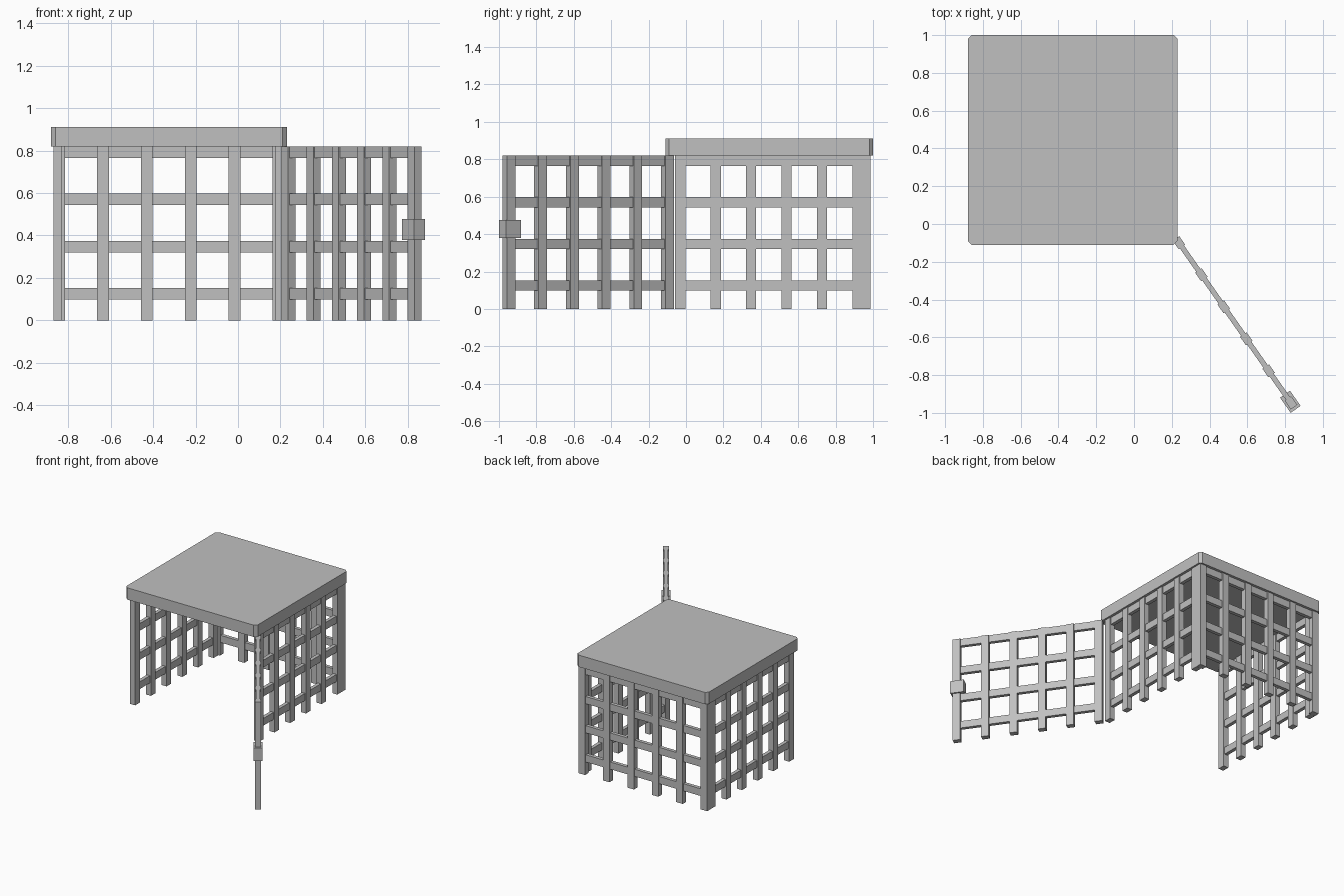
import bpy, bmesh, math
from mathutils import Matrix, Vector

if "Cube" in bpy.data.objects:
    bpy.data.objects.remove(bpy.data.objects["Cube"])

grey = bpy.data.materials.new("plain grey")
grey.diffuse_color = (0.53, 0.53, 0.53, 1)
grey.use_nodes = True
grey.node_tree.nodes["Principled BSDF"].inputs["Base Color"].default_value = grey.diffuse_color

BAR, DEPTH, RAIL = 0.055, 0.042, 0.027   # bar width, bar depth, rail depth
TOP = 0.82


def add_box(bm, centre, size):
    m = Matrix.Translation(Vector(centre)) @ Matrix.Diagonal((*size, 1))
    bmesh.ops.create_cube(bm, size=1, matrix=m)


def finish(bm, name, loc=(0, 0, 0), angle=0):
    me = bpy.data.meshes.new(name)
    bm.to_mesh(me)
    bm.free()
    me.materials.append(grey)
    ob = bpy.data.objects.new(name, me)
    ob.location = loc
    ob.rotation_euler = (0, 0, angle)
    bpy.context.collection.objects.link(ob)
    return ob


def lattice(name, start, pitch, angle, latch=False):
    """Six uprights and four thinner rails, running along local x."""
    bm = bmesh.new()
    for i in range(6):
        add_box(bm, (i * pitch, 0, TOP / 2), (BAR, DEPTH, TOP))
    for i in range(4):
        add_box(bm, (2.5 * pitch, 0, 0.125 + i * 0.2225),
                (5 * pitch + BAR * 0.9, RAIL, BAR))
    if latch:
        add_box(bm, (5 * pitch - 0.007, 0, 0.428), (0.098, 0.064, 0.097))
    return finish(bm, name, (*start, 0), angle)


# cage walls
lattice("back_wall", (-0.8425, 0.966), 0.2065, 0)
lattice("left_wall", (-0.849, -0.031), 0.1895, math.pi / 2)
lattice("right_wall", (0.196, -0.031), 0.1895, math.pi / 2)

# open door with its latch block
lattice("open_door", (0.238, -0.099), 0.207, math.radians(-55), latch=True)

# roof slab with clipped corners
bm = bmesh.new()
add_box(bm, (-0.325, 0.445, 0.865), (1.11, 1.11, 0.09))
upright = [e for e in bm.edges
           if abs(e.verts[0].co.z - e.verts[1].co.z) > 0.05]
bmesh.ops.bevel(bm, geom=upright, offset=0.02, segments=1, affect='EDGES')
finish(bm, "roof")
